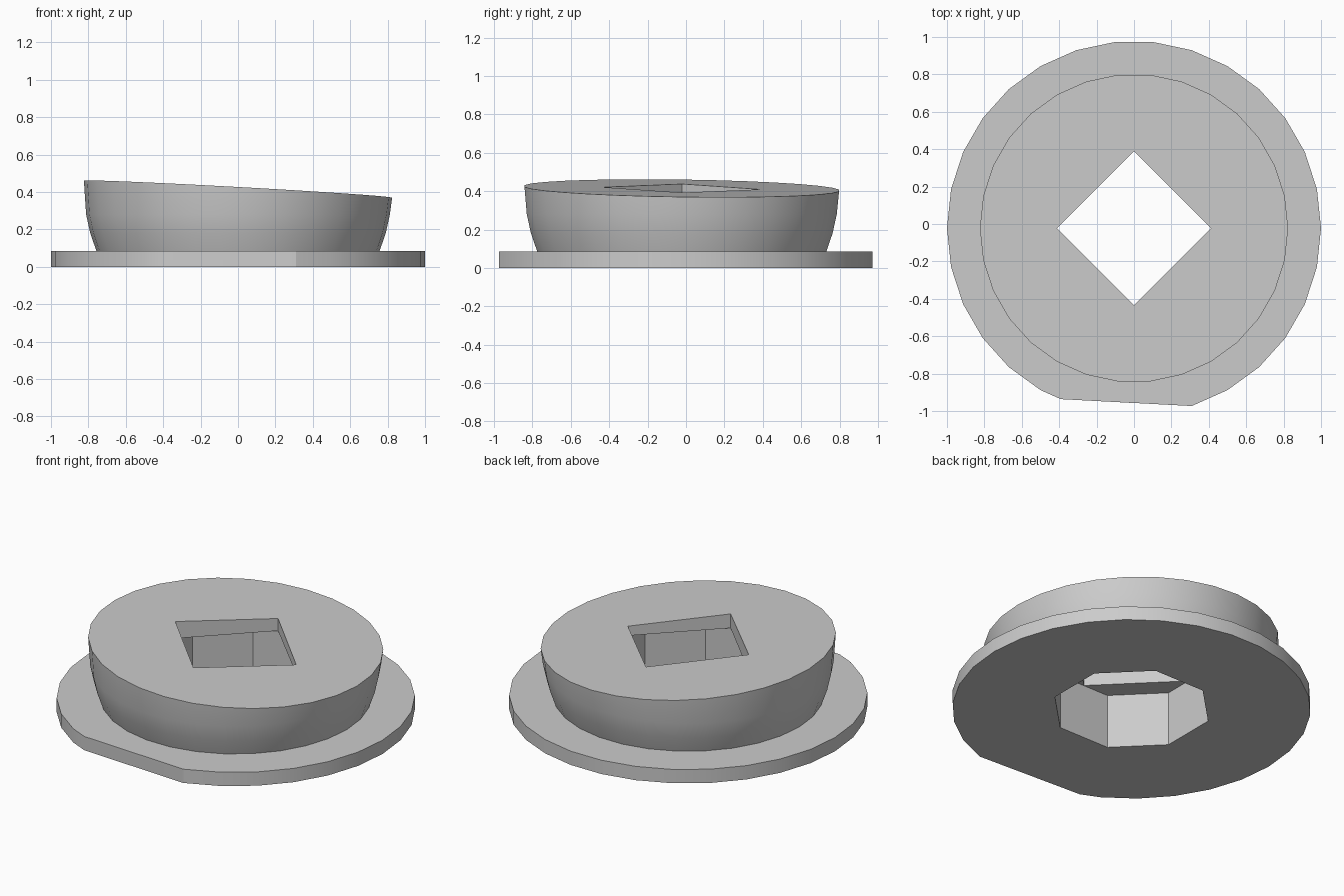
import bpy, bmesh, math
from mathutils import Vector

if "Cube" in bpy.data.objects:
    bpy.data.objects.remove(bpy.data.objects["Cube"])

CY = -0.022  # shared centre of all round parts along y

grey = bpy.data.materials.new("plain grey")
grey.diffuse_color = (0.6, 0.6, 0.6, 1)
grey.use_nodes = True
grey.node_tree.nodes["Principled BSDF"].inputs["Base Color"].default_value = grey.diffuse_color


def top_z(x, y):
    """Height of the slanted top."""
    return 0.415 - 0.055 * x - 0.014 * y


def ring(bm, sides, radius, height, turn=0.0):
    """Closed loop of vertices; height is a number or a function of x, y."""
    verts = []
    for i in range(sides):
        a = turn + math.tau * i / sides
        x, y = radius * math.cos(a), radius * math.sin(a) + CY
        verts.append(bm.verts.new((x, y, height(x, y) if callable(height) else height)))
    return verts


def loft(bm, rings):
    """Skin the loops and cap both ends."""
    for low, high in zip(rings, rings[1:]):
        n = len(low)
        for i in range(n):
            j = (i + 1) % n
            bm.faces.new((low[i], low[j], high[j], high[i]))
    bm.faces.new(rings[0][::-1])
    bm.faces.new(rings[-1])


def finish(bm, name):
    bmesh.ops.recalc_face_normals(bm, faces=bm.faces)
    mesh = bpy.data.meshes.new(name)
    bm.to_mesh(mesh)
    bm.free()
    mesh.materials.append(grey)
    obj = bpy.data.objects.new(name, mesh)
    bpy.context.collection.objects.link(obj)
    return obj


# Flanged plug: flat flange, then a flared wall up to the slanted top
bm = bmesh.new()
profile = [(1.0, 0.0), (1.0, 0.085), (0.757, 0.085), (0.79, 0.18),
           (0.812, 0.28), (0.824, top_z)]
loft(bm, [ring(bm, 30, r, z) for r, z in profile])

# Flat trimmed off the front of the flange
a, b = Vector((-0.38, -0.937, 0)), Vector((0.309, -0.973, 0))
edge = b - a
cut = bmesh.ops.bisect_plane(
    bm, geom=bm.verts[:] + bm.edges[:] + bm.faces[:], dist=0.0005,
    plane_co=a, plane_no=(edge.y, -edge.x, 0), clear_outer=True)
bmesh.ops.holes_fill(bm, edges=[e for e in bm.edges if e.is_boundary], sides=0)
plug = finish(bm, "flanged_plug")

# Eight-sided socket from below and square opening through the top
bm = bmesh.new()
loft(bm, [ring(bm, 8, 0.448, z, math.pi / 8) for z in (-0.2, 0.334)])
socket = finish(bm, "socket_cutter")
bm = bmesh.new()
loft(bm, [ring(bm, 4, 0.412, z) for z in (0.2, 0.8)])
opening = finish(bm, "opening_cutter")

bpy.context.view_layer.objects.active = plug
plug.select_set(True)
for cutter in (socket, opening):
    cutter.hide_render = True
    mod = plug.modifiers.new(cutter.name, 'BOOLEAN')
    mod.operation, mod.solver, mod.object = 'DIFFERENCE', 'EXACT', cutter
    bpy.ops.object.modifier_apply(modifier=mod.name)
    bpy.data.objects.remove(cutter)

bpy.ops.object.shade_smooth_by_angle(angle=math.radians(25))
